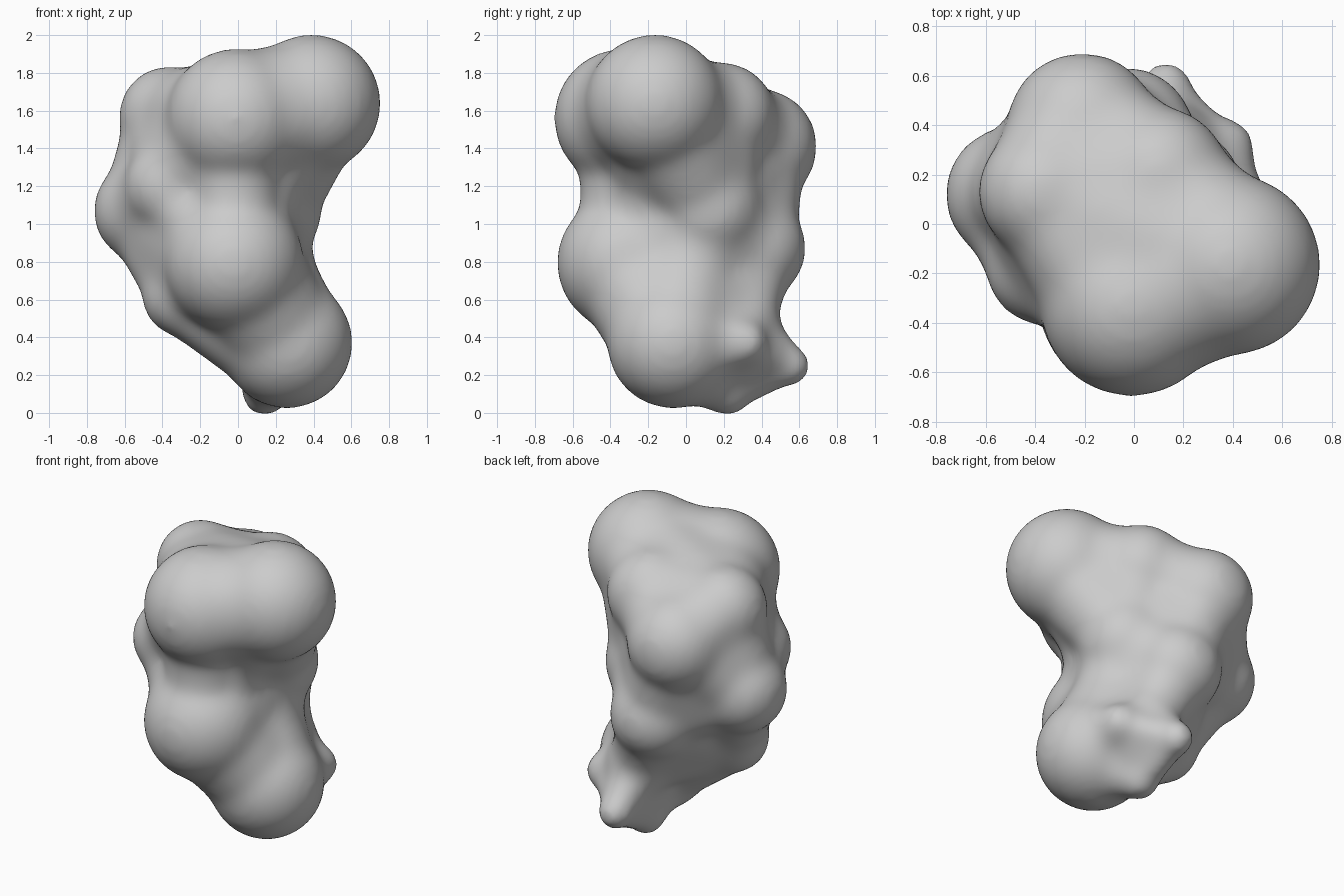
import bpy, bmesh
from mathutils import Matrix

cube = bpy.data.objects.get("Cube")
if cube:
    bpy.data.objects.remove(cube, do_unlink=True)

# Lobes: name -> (x, y, z, radius)
LOBES = {
    "top_left": (0.39, -0.165, 1.638, 0.362),
    "top_front": (-0.01, -0.33, 1.56, 0.365),
    "top_right": (-0.365, 0.13, 1.57, 0.26),
    "top_back": (0.10, 0.19, 1.57, 0.28),
    "back_upper": (-0.21, 0.39, 1.41, 0.30),
    "side_right": (-0.49, 0.12, 1.07, 0.27),
    "front_right": (-0.36, -0.17, 1.20, 0.235),
    "front_core": (0.05, -0.17, 1.15, 0.27),
    "front_belly": (-0.02, -0.315, 0.795, 0.365),
    "back_mid": (-0.03, 0.36, 0.87, 0.27),
    "core": (0.16, 0.12, 1.08, 0.28),
    "low_core": (0.13, 0.02, 0.78, 0.27),
    "low_right": (-0.29, -0.08, 0.62, 0.21),
    "foot": (0.26, -0.07, 0.37, 0.343),
    "web": (0.13, 0.29, 0.48, 0.20),
    "knob_back": (0.13, 0.55, 0.25, 0.085),
    "knob_base": (0.14, 0.22, 0.10, 0.10),
    "knob_side": (0.37, 0.31, 0.37, 0.10),
}

# Bridges of flesh between neighbouring lobes, with a thickness factor
BRIDGES = [
    (("top_left", "top_front"), 0.93),
    (("top_left", "top_front", "core"), 0.85),
    (("top_left", "top_front", "top_right", "top_back"), 0.88),
    (("top_right", "top_back", "back_upper"), 0.9),
    (("top_right", "back_upper"), 0.95),
    (("top_back", "top_left", "core"), 0.85),
    (("top_right", "back_upper", "core", "side_right"), 0.85),
    (("top_front", "front_right", "top_right"), 0.82),
    (("front_right", "side_right"), 0.92),
    (("front_right", "side_right", "core", "front_belly"), 0.8),
    (("front_core", "front_right", "top_front"), 0.8),
    (("front_core", "core", "front_belly", "low_core"), 0.85),
    (("front_core", "core", "top_left"), 0.8),
    (("back_upper", "back_mid", "core"), 0.8),
    (("back_upper", "back_mid", "side_right"), 0.8),
    (("back_mid", "side_right", "low_core"), 0.8),
    (("back_mid", "core", "low_core"), 0.9),
    (("core", "low_core", "front_belly", "top_front"), 0.65),
    (("low_right", "front_belly", "side_right", "low_core"), 0.85),
    (("low_right", "foot", "low_core"), 0.93),
    (("front_belly", "foot", "low_core"), 0.88),
    (("back_mid", "web", "low_core", "low_right"), 0.85),
    (("web", "foot", "low_core"), 0.9),
    (("web", "knob_back"), 0.75),
    (("web", "knob_base", "foot"), 0.85),
    (("web", "knob_side", "foot"), 0.85),
    (("web", "knob_side", "knob_back"), 0.7),
    (("knob_side", "knob_base", "knob_back"), 0.7),
    (("web", "knob_back", "knob_base"), 0.82),
]


def add_ball(bm, name, factor=1.0, sub=4):
    x, y, z, r = LOBES[name]
    r += 0.0025 / r  # allowance for the softening
    bmesh.ops.create_icosphere(bm, subdivisions=sub, radius=r * factor,
                               matrix=Matrix.Translation((x, y, z)))


def append(bm, part):
    tmp = bpy.data.meshes.new("tmp")
    part.to_mesh(tmp)
    part.free()
    bm.from_mesh(tmp)
    bpy.data.meshes.remove(tmp)


bm = bmesh.new()
for name in LOBES:
    add_ball(bm, name)
for names, factor in BRIDGES:
    part = bmesh.new()
    for name in names:
        add_ball(part, name, factor, 3)
    res = bmesh.ops.convex_hull(part, input=part.verts[:])
    inner = {v for v in res["geom_interior"] + res["geom_unused"]
             if isinstance(v, bmesh.types.BMVert)}
    bmesh.ops.delete(part, geom=list(inner), context='VERTS')
    bmesh.ops.recalc_face_normals(part, faces=part.faces[:])
    append(bm, part)

mesh = bpy.data.meshes.new("blob_body")
bm.to_mesh(mesh)
bm.free()
body = bpy.data.objects.new("blob_body", mesh)
bpy.context.collection.objects.link(body)

# Fuse the lobes and soften the creases
fuse = body.modifiers.new("Fuse", 'REMESH')
fuse.mode = 'VOXEL'
fuse.voxel_size = 0.025
fuse.use_smooth_shade = True
soft = body.modifiers.new("Soften", 'SMOOTH')
soft.factor = 0.5
soft.iterations = 40

# Single grey material
grey = bpy.data.materials.new("light_grey")
grey.use_nodes = True
color = (0.6, 0.6, 0.6, 1.0)
grey.diffuse_color = color
grey.node_tree.nodes["Principled BSDF"].inputs["Base Color"].default_value = color
mesh.materials.append(grey)
